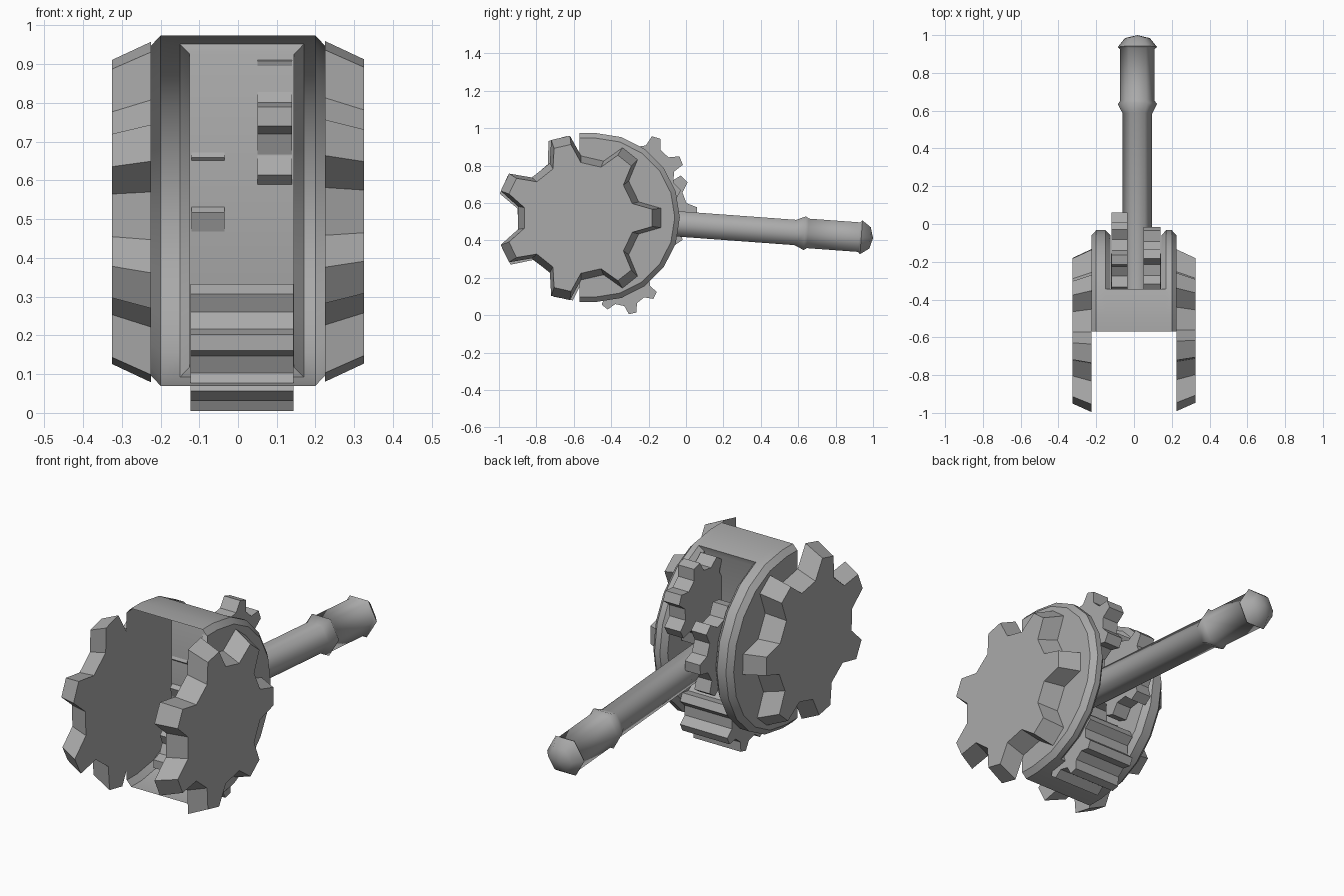
import bpy, bmesh, math

if "Cube" in bpy.data.objects:
    bpy.data.objects.remove(bpy.data.objects["Cube"])

metal = bpy.data.materials.new("grey metal")
metal.diffuse_color = (0.4, 0.4, 0.4, 1)
metal.use_nodes = True
metal.node_tree.nodes["Principled BSDF"].inputs["Base Color"].default_value = metal.diffuse_color


def finish(name, bm, smooth=None):
    bmesh.ops.recalc_face_normals(bm, faces=bm.faces)
    me = bpy.data.meshes.new(name)
    bm.to_mesh(me)
    bm.free()
    me.materials.append(metal)
    ob = bpy.data.objects.new(name, me)
    bpy.context.collection.objects.link(ob)
    if smooth:
        bpy.ops.object.select_all(action='DESELECT')
        ob.select_set(True)
        bpy.context.view_layer.objects.active = ob
        bpy.ops.object.shade_smooth_by_angle(angle=math.radians(smooth))
    return ob


def strip(bm, a, b, closed=False):
    n = len(a)
    for i in range(n if closed else n - 1):
        j = (i + 1) % n
        bm.faces.new((a[i], a[j], b[j], b[i]))


# Cog with seven teeth, turning about the x axis, radius r0 at x0 and r1 at x1
def cog(name, x0, x1, y, z, r0, r1, phase):
    bm = bmesh.new()
    rings = []
    for x, r in ((x0, r0), (x1, r1)):
        ring = []
        for k in range(7):
            for off, s in ((-15, 0.75), (-6.7, 1), (6.7, 1), (15, 0.75)):
                a = math.radians(phase + k * 360 / 7 + off)
                ring.append(bm.verts.new((x, y + r * s * math.cos(a), z + r * s * math.sin(a))))
        rings.append(ring)
        bm.faces.new(ring)
    strip(bm, rings[0], rings[1], True)
    finish(name, bm)


# Large tapered cogs on both sides
cog("right_wheel", 0.225, 0.325, -0.573, 0.52, 0.442, 0.395, 0)
cog("left_wheel", -0.225, -0.325, -0.573, 0.52, 0.442, 0.395, 2)

# Small cogs in the slot
cog("upper_cog", 0.05, 0.14, -0.22, 0.75, 0.21, 0.21, 73)
cog("middle_cog", -0.12, -0.035, -0.16, 0.57, 0.22, 0.22, -5)
cog("lower_cog", -0.122, 0.143, -0.325, 0.182, 0.178, 0.178, 283)

# Housing: hollow D-shaped shell, open at the front, slotted at the back
bm = bmesh.new()
FULL, INSET = 0.452, 0.425


def d_ring(x, r):
    pts = [(-0.57, -r)]
    for i in range(11):
        a = math.radians(-90 + 18 * i)
        pts.append((-0.485 + r * math.cos(a), r * math.sin(a)))
    pts.append((-0.57, r))
    return [bm.verts.new((x, y, 0.522 + z)) for y, z in pts]


inner = []
for outer_x, rim_x, lip_x, wall_x in ((-0.225, -0.2, -0.15, -0.125), (0.225, 0.2, 0.17, 0.145)):
    side = d_ring(outer_x, INSET)
    rim = d_ring(rim_x, FULL)
    lip = d_ring(lip_x, FULL)
    wall = d_ring(wall_x, INSET)
    bm.faces.new(side)
    strip(bm, side, rim)
    strip(bm, rim, lip)
    strip(bm, lip[2:11], wall[2:11])
    bm.faces.new(wall[2:11])
    inner.append((lip, wall))
(lip_l, wall_l), (lip_r, wall_r) = inner
# Bridges above and below the slot, slot floor and its chamfers
strip(bm, lip_l[:3], lip_r[:3])
strip(bm, lip_l[10:], lip_r[10:])
bm.faces.new((wall_l[2], wall_r[2], wall_r[10], wall_l[10]))
for i in (2, 10):
    bm.faces.new((lip_l[i], lip_r[i], wall_r[i], wall_l[i]))
bmesh.ops.delete(bm, geom=[v for v in bm.verts if not v.link_faces], context='VERTS')
finish("housing", bm, 30)

# Six-sided handle sloping gently down to the back
bm = bmesh.new()
profile = [(-0.348, 0.078), (0.585, 0.078), (0.635, 0.104), (0.652, 0.091),
           (0.925, 0.091), (0.937, 0.104), (0.984, 0.066)]
rings = []
for y, r in profile:
    zc = 0.51 - 0.073 * (y + 0.345)
    rings.append([bm.verts.new((0.018 + r * math.cos(k * math.pi / 3),
                                y + 0.073 * r * math.sin(k * math.pi / 3),
                                zc + r * math.sin(k * math.pi / 3))) for k in range(6)])
for a, b in zip(rings, rings[1:]):
    strip(bm, a, b, True)
bm.faces.new(rings[0])
tip = bm.verts.new((0.018, 1.0, 0.412))
for k in range(6):
    bm.faces.new((rings[-1][k], rings[-1][(k + 1) % 6], tip))
finish("handle", bm, 62)
